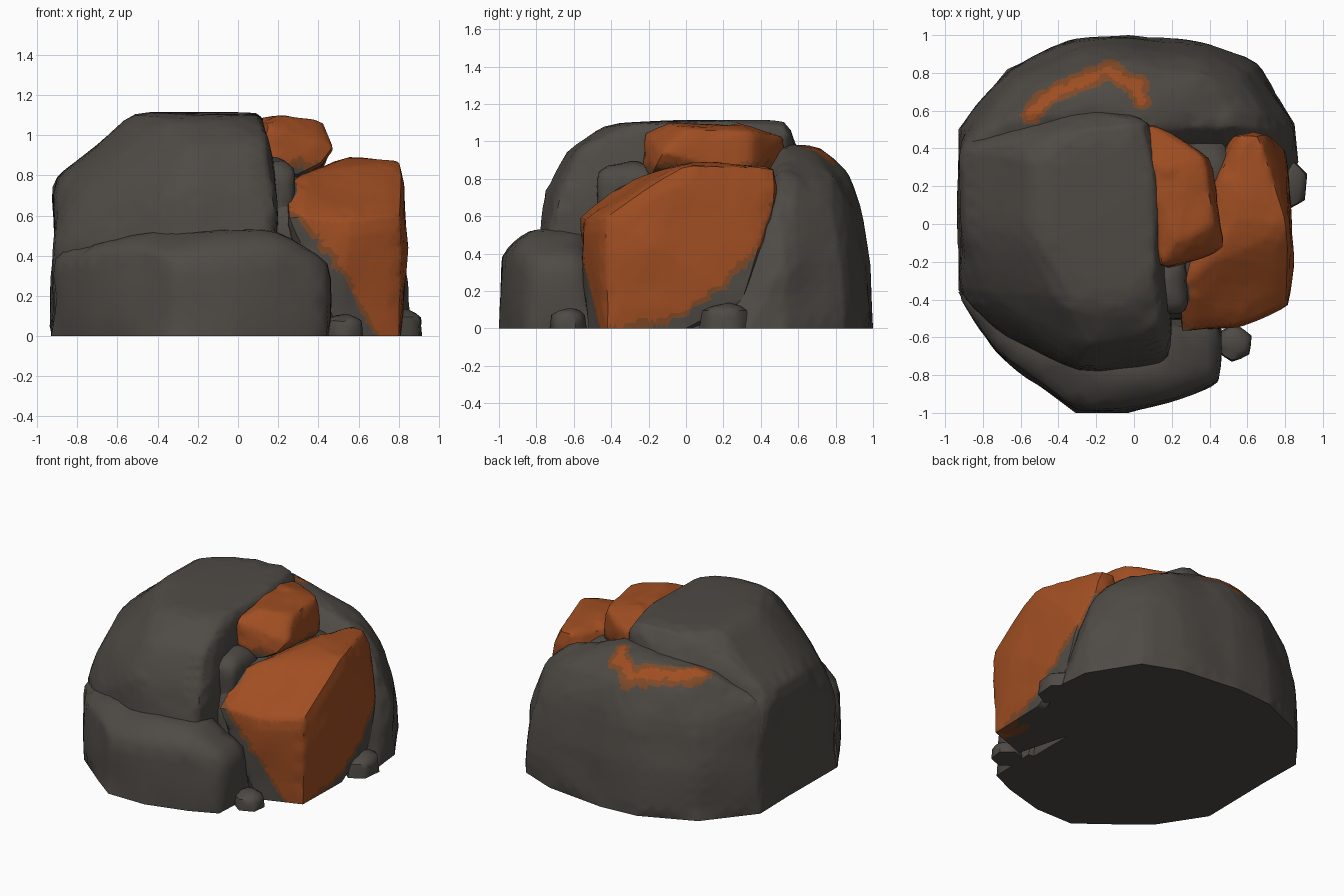
import bpy, bmesh, math
from mathutils import Vector, noise


def material(name, rgb):
    m = bpy.data.materials.new(name)
    m.diffuse_color = (*rgb, 1)
    return m


MATS = [material("dark_stone", (0.078, 0.070, 0.061)),
        material("rust_orange", (0.35, 0.076, 0.016)),
        material("rust_edge", (0.21, 0.066, 0.02))]


def refine(bm, length):
    """Split edges until all are shorter than length."""
    for _ in range(6):
        long = [e for e in bm.edges if e.calc_length() > length]
        if not long:
            break
        bmesh.ops.subdivide_edges(bm, edges=long, cuts=1)
        bmesh.ops.triangulate(bm, faces=bm.faces[:])


def rock(name, points, score=None, rough=0.012, soft=2, edge=0.13):
    """Worn convex boulder; score(p) > 0 is rust edge, > 0.045 is full rust."""
    bm = bmesh.new()
    for p in points:
        bm.verts.new(p)
    out = bmesh.ops.convex_hull(bm, input=bm.verts[:])
    loose = {v for v in out["geom_interior"] + out["geom_unused"]
             if isinstance(v, bmesh.types.BMVert) and v.is_valid}
    bmesh.ops.delete(bm, geom=list(loose), context='VERTS')
    refine(bm, edge)
    for _ in range(soft):
        bmesh.ops.smooth_vert(bm, verts=[v for v in bm.verts if v.co.z > 0.01], factor=0.4,
                              use_axis_x=True, use_axis_y=True, use_axis_z=True)
    bm.normal_update()
    for v in bm.verts:
        if 0.01 < v.co.z < 1.08:
            v.co += v.normal * (noise.noise(v.co * 3.5) * rough * 1.5 + rough * 0.5)
            v.co.z = max(v.co.z, 0)
    if score:
        refine(bm, 0.04)
        for f in bm.faces:
            c = f.calc_center_median()
            s = score(c) + 0.035 * noise.noise(c * 14)
            f.material_index = 1 if s > 0.045 else 2 if s > 0 else 0
    bmesh.ops.recalc_face_normals(bm, faces=bm.faces[:])
    me = bpy.data.meshes.new(name)
    bm.to_mesh(me)
    bm.free()
    for m in MATS:
        me.materials.append(m)
    ob = bpy.data.objects.new(name, me)
    bpy.context.collection.objects.link(ob)
    bpy.ops.object.select_all(action='DESELECT')
    ob.select_set(True)
    bpy.context.view_layer.objects.active = ob
    bpy.ops.object.shade_smooth_by_angle(angle=math.radians(45))
    return ob


def ring(outline, z, s=1.0):
    return [(x * s, y * s, z) for x, y in outline]


def ramp(t, knots):
    """Piecewise linear lookup."""
    if t <= knots[0][0]:
        return knots[0][1]
    for (a, u), (b, v) in zip(knots, knots[1:]):
        if t <= b:
            return u + (v - u) * (t - a) / (b - a)
    return knots[-1][1]


# rust rules
def slab_rust(p):
    side = ramp(p.y, [(-0.45, -0.05), (-0.05, 0.04), (0.15, 0.17), (0.4, 0.42), (0.46, 0.64)])
    front = ramp(p.x, [(0.22, 0.62), (0.3, 0.57), (0.5, 0.33), (0.7, -0.03), (0.75, -0.2)])
    return min(p.z - side, p.z - front)


def block_rust(p):
    return p.z - 0.83


ARC = [Vector(c) for c in ((-0.54, 0.58), (-0.47, 0.67), (-0.14, 0.82), (0.02, 0.73), (0.03, 0.66))]


def arc_rust(p):
    if p.z < 0.6:
        return -1
    q, best = Vector((p.x, p.y)), 9
    for a, b in zip(ARC, ARC[1:]):
        t = max(0, min(1, (q - a).dot(b - a) / (b - a).length_squared))
        best = min(best, (q - a - (b - a) * t).length)
    return (0.055 - best) * 1.5


# rear boulder, spanning the whole back
BACK = [(-0.93, 0.5), (-0.67, 0.82), (-0.3, 0.98), (-0.03, 1.0), (0.4, 0.95), (0.65, 0.85),
        (0.85, 0.53), (0.87, 0.33), (0.74, 0.0), (-0.92, 0.0)]
SHOULDER = [(x * 0.94 if x > 0.5 else x, y) for x, y in BACK[:7] + BACK[9:]]
rock("rear_boulder", ring(BACK, 0) + ring(BACK[:7] + BACK[9:], 0.36, 0.985) +
     ring(SHOULDER, 0.64, 0.93) + [
    (-0.9, 0.4, 0.74), (-0.55, 0.6, 0.95), (-0.15, 0.72, 0.97), (0.03, 0.66, 0.97),
    (-0.12, 0.86, 0.85), (0.05, 0.5, 0.98), (0.3, 0.5, 0.88), (0.56, 0.52, 0.82),
    (0.42, 0.78, 0.78), (-0.5, 0.75, 0.83)], arc_rust)

# main dome on the left with the flat top
LEFT = [(-0.92, 0.48), (-0.93, -0.35), (-0.7, -0.6), (-0.3, -0.8), (0.15, -0.75),
        (0.2, -0.4), (0.18, 0.4), (-0.3, 0.7)]
rock("main_dome", ring(LEFT, 0) + ring(LEFT, 0.48, 0.985) + [
    (-0.91, 0.4, 0.78), (-0.9, 0.0, 0.77), (-0.8, -0.36, 0.7), (-0.73, 0.45, 0.88),
    (-0.68, -0.25, 0.88), (-0.3, -0.77, 0.7), (0.18, -0.68, 0.72), (-0.25, -0.65, 0.95),
    (0.15, -0.58, 0.96), (-0.62, 0.42, 1.0), (-0.52, 0.32, 1.115), (-0.52, -0.08, 1.115),
    (-0.35, -0.38, 1.1), (-0.3, 0.5, 1.115), (0.06, 0.54, 1.115), (0.11, 0.3, 1.115),
    (0.12, -0.3, 1.1), (-0.05, -0.45, 1.08), (-0.3, 0.62, 0.9)], arc_rust)

# low ledge along the front
LEDGE = [(-0.93, -0.36), (-0.73, -0.67), (-0.47, -0.88), (-0.31, -1.0), (-0.03, -1.0),
         (0.26, -0.92), (0.44, -0.84), (0.46, -0.5), (-0.7, -0.3)]
rock("front_ledge", ring(LEDGE, 0) + [
    (-0.93, -0.36, 0.4), (-0.73, -0.67, 0.43), (-0.45, -0.87, 0.43), (-0.3, -0.98, 0.4),
    (-0.03, -0.98, 0.4), (-0.5, -0.7, 0.52), (0.0, -0.85, 0.51), (0.2, -0.8, 0.52),
    (0.26, -0.9, 0.42), (0.45, -0.82, 0.36), (0.45, -0.55, 0.37), (0.2, -0.55, 0.52)])

# stones filling the gap under the rust blocks
rock("inner_stone", [(x, y, z) for x in (0.0, 0.42) for y in (-0.5, 0.5) for z in (0, 0.55)] + [
    (0.15, -0.4, 0.78), (0.35, -0.3, 0.76), (0.1, 0.45, 0.85), (0.5, 0.4, 0.8)])
rock("gap_stone", [(x, y, z) for x in (0.1, 0.27) for y in (-0.46, -0.15) for z in (0.5, 0.84)] + [
    (0.18, -0.25, 0.9), (0.2, -0.3, 0.4)], edge=0.09)

# rusty slab on the right
rock("right_slab", [
    (0.38, -0.22, 0.82), (0.55, 0.03, 0.89), (0.81, -0.02, 0.87), (0.56, 0.48, 0.86),
    (0.65, 0.48, 0.85), (0.43, 0.2, 0.84), (0.25, -0.57, 0.6), (0.25, -0.33, 0.77),
    (0.55, -0.54, 0.58), (0.81, -0.43, 0.6), (0.8, -0.42, 0), (0.84, -0.17, 0.45),
    (0.82, 0.3, 0.12), (0.81, 0.0, 0), (0.45, -0.54, 0.3), (0.52, -0.52, 0), (0.3, 0.3, 0),
    (0.79, 0.4, 0.45), (0.72, 0.47, 0.66), (0.3, -0.5, 0.3)], slab_rust, soft=1)

# smaller rusty block beside the flat top
rock("upper_block", [
    (0.04, 0.54, 1.02), (0.2, 0.48, 1.0), (0.37, 0.35, 1.05), (0.42, 0.0, 1.06),
    (0.48, -0.13, 0.94), (0.42, -0.17, 0.86), (0.14, -0.23, 1.05), (0.15, -0.23, 0.84),
    (0.22, -0.1, 1.105), (0.12, 0.25, 1.09), (0.28, 0.2, 1.08), (0.4, 0.35, 0.82),
    (0.1, 0.5, 0.8), (0.3, -0.2, 0.8)], block_rust, soft=1, edge=0.1)


# loose stones at the foot
def pebble(name, x, y, rx, ry, h):
    rim = [(x + rx * math.cos(a * math.tau / 6 + 0.4), y + ry * math.sin(a * math.tau / 6 + 0.4))
           for a in range(6)]
    rock(name, [(*c, 0) for c in rim] + [(*c, h * 0.7) for c in rim] +
         [(x + rx * 0.3, y, h), (x - rx * 0.4, y + ry * 0.4, h)], rough=0.004, soft=1, edge=0.08)


pebble("side_pebble", 0.82, 0.21, 0.105, 0.14, 0.14)
pebble("corner_pebble", 0.53, -0.63, 0.1, 0.1, 0.11)
